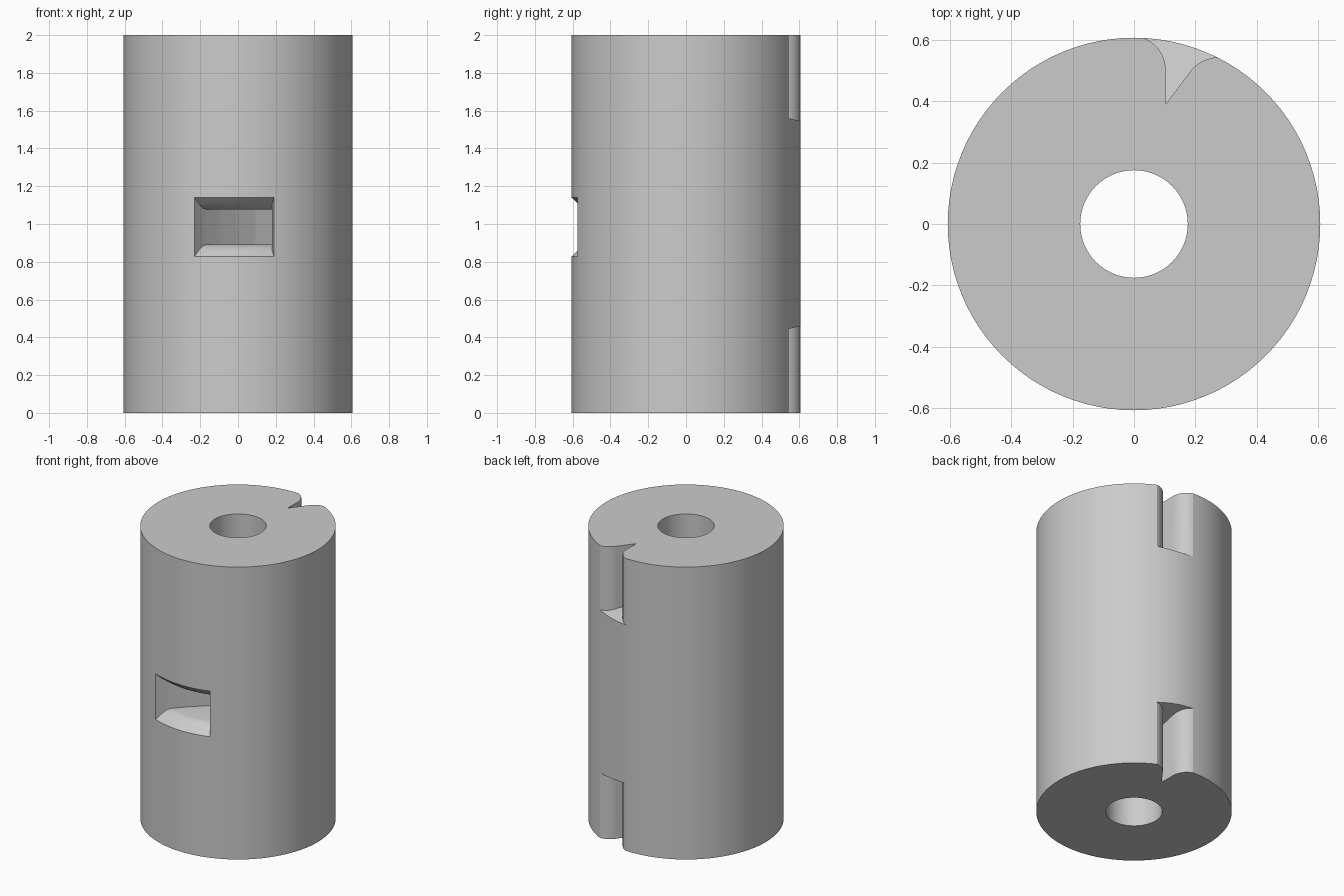
import bpy, bmesh, math

if "Cube" in bpy.data.objects:
    bpy.data.objects.remove(bpy.data.objects["Cube"], do_unlink=True)

RADIUS, BORE, HEIGHT = 0.606, 0.175, 2.0

grey = bpy.data.materials.new("plain grey")
grey.use_nodes = True
colour = (0.6, 0.6, 0.6, 1)
grey.diffuse_color = colour
grey.node_tree.nodes["Principled BSDF"].inputs["Base Color"].default_value = colour


def finish(name, bm):
    bmesh.ops.recalc_face_normals(bm, faces=bm.faces)
    mesh = bpy.data.meshes.new(name)
    bm.to_mesh(mesh)
    bm.free()
    mesh.materials.append(grey)
    obj = bpy.data.objects.new(name, mesh)
    bpy.context.collection.objects.link(obj)
    return obj


def lathe(name, profile, segments):
    """Revolve a closed (radius, z) outline into a ring."""
    bm = bmesh.new()
    rings = []
    for i in range(segments):
        a = 2 * math.pi * i / segments
        rings.append([bm.verts.new((r * math.cos(a), r * math.sin(a), z)) for r, z in profile])
    n = len(profile)
    for i, ring in enumerate(rings):
        following = rings[(i + 1) % segments]
        for j in range(n):
            k = (j + 1) % n
            bm.faces.new((ring[j], following[j], following[k], ring[k]))
    return finish(name, bm)


def prism(name, outline, low, high):
    """Extrude an (x, y) outline between two heights given as functions of y."""
    bm = bmesh.new()
    bottom = [bm.verts.new((x, y, low(y))) for x, y in outline]
    top = [bm.verts.new((x, y, high(y))) for x, y in outline]
    bm.faces.new(bottom)
    bm.faces.new(top)
    for i in range(len(outline)):
        j = (i + 1) % len(outline)
        bm.faces.new((bottom[i], bottom[j], top[j], top[i]))
    return finish(name, bm)


def apply_boolean(target, cutter, operation):
    mod = target.modifiers.new("cut", "BOOLEAN")
    mod.operation = operation
    mod.solver = "EXACT"
    mod.object = cutter
    bpy.context.view_layer.objects.active = target
    bpy.ops.object.modifier_apply(modifier=mod.name)
    bpy.data.objects.remove(cutter, do_unlink=True)


def arc(cx, cy, rx, ry, start, end, steps=10):
    angles = [math.radians(start + (end - start) * i / steps) for i in range(steps + 1)]
    return [(cx + rx * math.cos(a), cy + ry * math.sin(a)) for a in angles]


# Hollow cylinder body
body = lathe("cylinder_body", [(BORE, 0), (RADIUS, 0), (RADIUS, HEIGHT), (BORE, HEIGHT)], 96)

# Flared keyways at the back, one at each end, with slightly sloping ends
keyway = [(0.02, 0.7)] + arc(0.0, 0.5, 0.103, 0.11, 72, 0)
keyway += [(0.103, 0.39)] + arc(0.28, 0.43, 0.12, 0.113, 150, 90) + [(0.32, 0.545), (0.32, 0.7)]


def slope(y):
    return 0.25 * (RADIUS - y)


upper = prism("upper_keyway_cutter", keyway, lambda y: 1.545 + slope(y), lambda y: HEIGHT + 0.1)
lower = prism("lower_keyway_cutter", keyway, lambda y: -0.1, lambda y: 0.46 - slope(y))
apply_boolean(body, upper, "DIFFERENCE")
apply_boolean(body, lower, "DIFFERENCE")

# Front pocket: a slanting floor, with flared upper and lower edges
floor = [(-0.33, -0.7), (-0.23, -0.56), (-0.185, -0.503), (-0.1, -0.41), (0.0, -0.315),
         (0.09, -0.24), (0.18, -0.18), (0.18, -0.54), (0.19, -0.574), (0.19, -0.7)]
pocket = prism("pocket_cutter", floor, lambda y: 0.7, lambda y: 1.3)
flare = [(0.185, 0.093), (0.51, 0.093), (0.54, 0.1), (0.57, 0.122), (RADIUS, 0.156), (0.75, 0.28)]
middle = 0.984
outline = [(r, middle - h) for r, h in flare] + [(r, middle + h) for r, h in reversed(flare)]
apply_boolean(pocket, lathe("flare_cutter", outline, 96), "INTERSECT")
apply_boolean(body, pocket, "DIFFERENCE")

# Smooth the round walls and keep the cut edges crisp
bpy.ops.object.select_all(action="DESELECT")
body.select_set(True)
bpy.context.view_layer.objects.active = body
bpy.ops.object.shade_smooth_by_angle(angle=math.radians(25))
